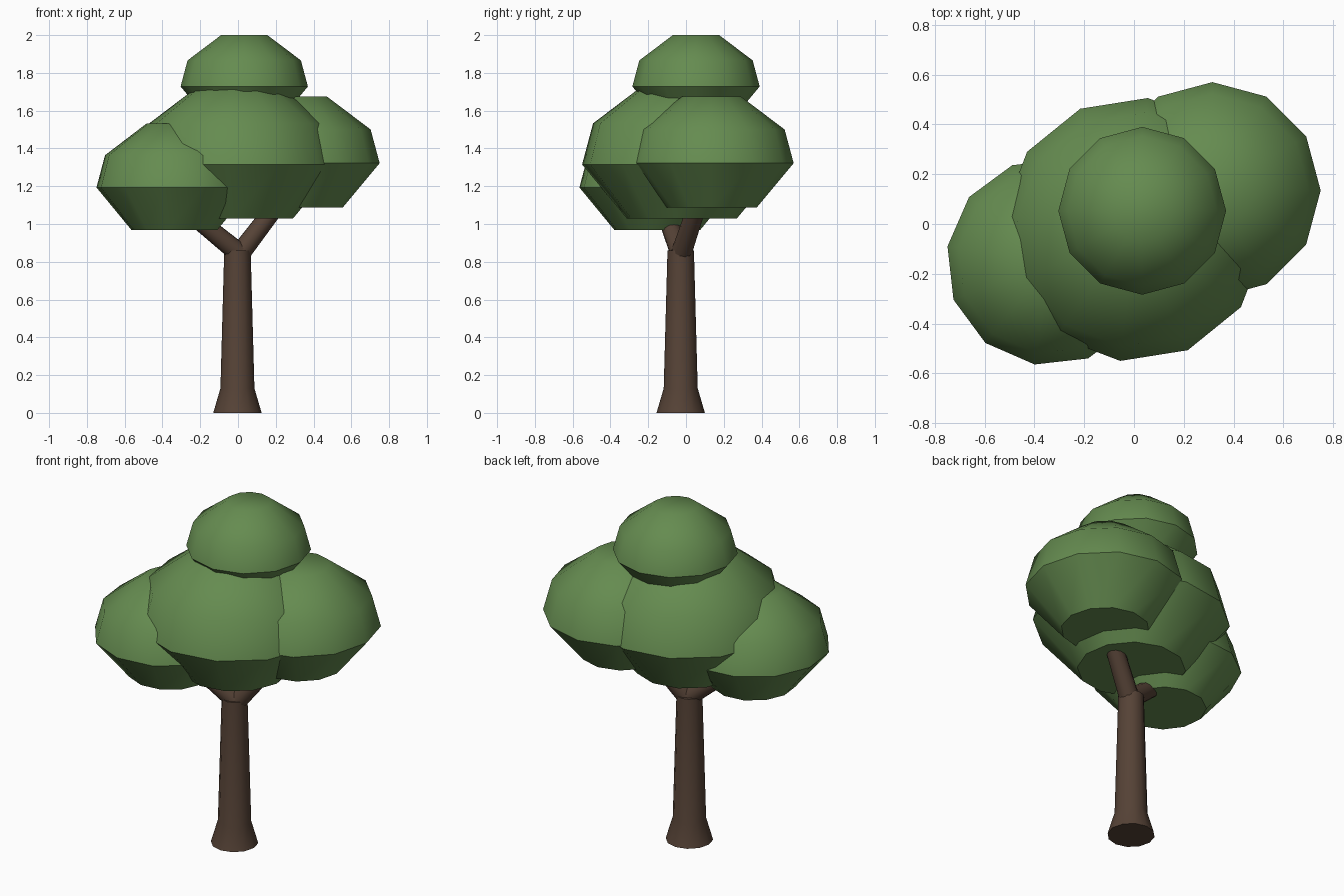
import bpy, bmesh, math
from mathutils import Matrix, Vector

cube = bpy.data.objects.get("Cube")
if cube:
    bpy.data.objects.remove(cube, do_unlink=True)


def make_material(name, rgb):
    mat = bpy.data.materials.new(name)
    mat.use_nodes = True
    color = (*rgb, 1.0)
    mat.diffuse_color = color
    mat.node_tree.nodes["Principled BSDF"].inputs["Base Color"].default_value = color
    return mat


def lathe(name, profile, matrix, mat, sides=12):
    """Closed solid made of stacked rings, given as (radius, height)."""
    bm = bmesh.new()
    rings = []
    for r, z in profile:
        ring = bmesh.ops.create_circle(bm, segments=sides, radius=r,
                                       matrix=Matrix.Translation((0, 0, z)))
        rings.append(ring["verts"])
    for low, high in zip(rings, rings[1:]):
        for i in range(sides):
            j = (i + 1) % sides
            bm.faces.new((low[i], low[j], high[j], high[i]))
    bm.faces.new(rings[0])
    bm.faces.new(rings[-1])
    bmesh.ops.recalc_face_normals(bm, faces=bm.faces[:])
    mesh = bpy.data.meshes.new(name)
    bm.to_mesh(mesh)
    bm.free()
    mesh.materials.append(mat)
    obj = bpy.data.objects.new(name, mesh)
    obj.matrix_world = matrix
    bpy.context.collection.objects.link(obj)
    bpy.ops.object.select_all(action='DESELECT')
    obj.select_set(True)
    bpy.context.view_layer.objects.active = obj
    bpy.ops.object.shade_smooth_by_angle(angle=math.radians(45))
    return obj


def branch(name, start, end, r0, r1, mat):
    """Tapered limb between two points."""
    start, end = Vector(start), Vector(end)
    axis = end - start
    turn = axis.to_track_quat('Z', 'Y').to_matrix().to_4x4()
    lathe(name, [(r0, 0), (r1, axis.length)], Matrix.Translation(start) @ turn, mat)


def clump(name, center, radius, turn, mat):
    """Faceted leaf dome on a tapered underside, widest at its centre height."""
    profile = [(0.55, -0.54), (1, 0), (0.89, 0.41), (0.36, 0.81)]
    matrix = (Matrix.Translation(center) @ Matrix.Rotation(math.radians(turn), 4, 'Z')
              @ Matrix.Scale(radius, 4))
    lathe(name, profile, matrix, mat)


bark = make_material("bark brown", (0.092, 0.055, 0.037))
leaf = make_material("leaf green", (0.13, 0.26, 0.08))

# Trunk with flared foot
lathe("trunk", [(0.128, 0), (0.09, 0.13), (0.07, 0.86)],
      Matrix.Translation((-0.003, -0.028, 0)), bark)

# Forked branches
branch("left_branch", (0, -0.03, 0.83), (0.32, 0.11, 1.25), 0.055, 0.045, bark)
branch("right_branch", (0, -0.03, 0.85), (-0.32, -0.13, 1.11), 0.055, 0.045, bark)

# Foliage
clump("main_foliage", (0, -0.022, 1.315), 0.531, -6, leaf)
clump("left_foliage", (0.315, 0.135, 1.322), 0.435, 0, leaf)
clump("right_foliage", (-0.337, -0.152, 1.193), 0.417, -8.6, leaf)
clump("top_foliage", (0.033, 0.053, 1.728), 0.337, 0, leaf)
